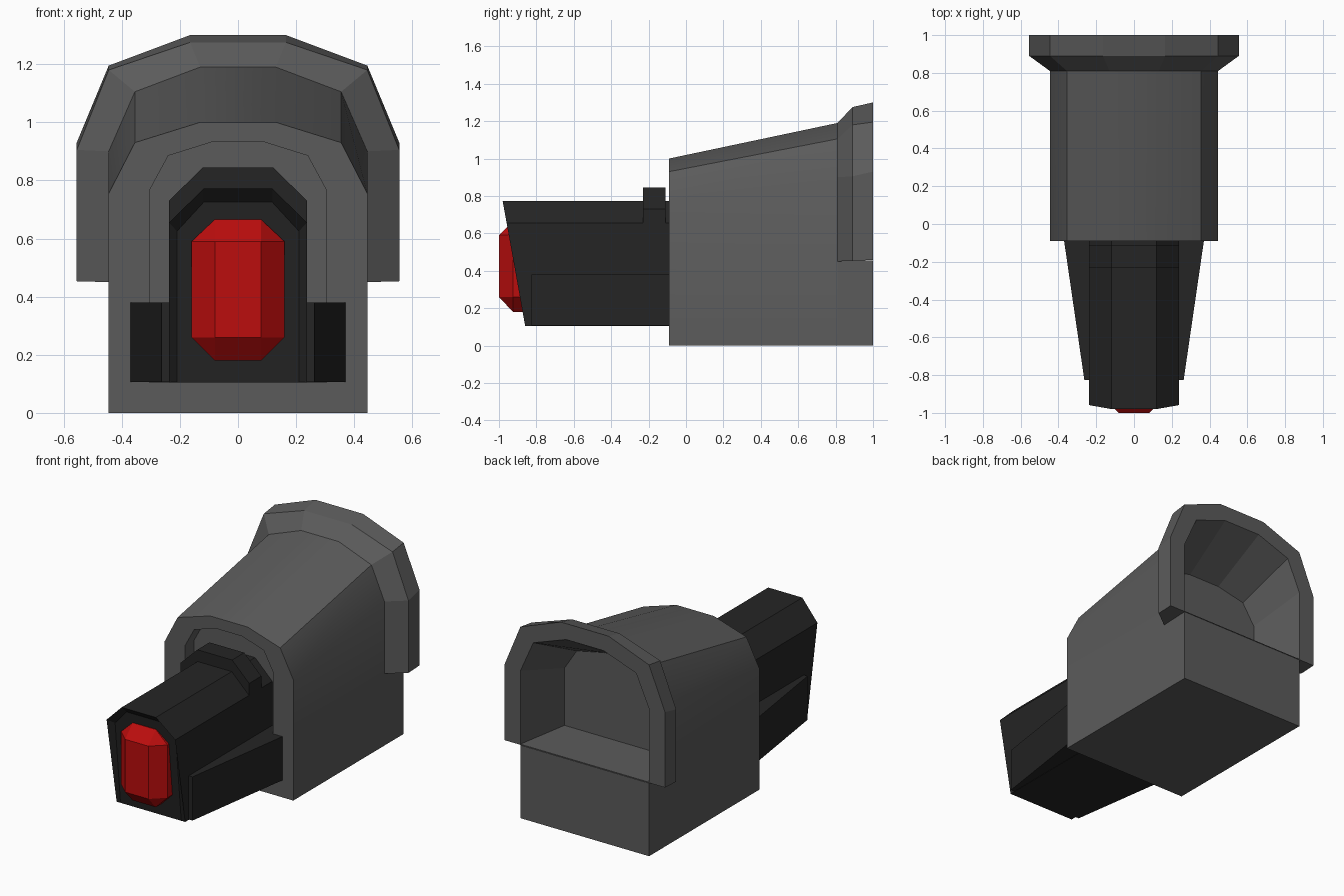
import bpy, bmesh

if "Cube" in bpy.data.objects:
    bpy.data.objects.remove(bpy.data.objects["Cube"])


def material(name, rgb):
    m = bpy.data.materials.new(name)
    m.diffuse_color = (*rgb, 1)
    m.use_nodes = True
    m.node_tree.nodes["Principled BSDF"].inputs["Base Color"].default_value = m.diffuse_color
    return m


GREY = material("casing grey", (0.105, 0.105, 0.105))
BLACK = material("dark barrel", (0.018, 0.018, 0.018))
RED = material("red lens", (0.5, 0.004, 0.004))


def arch(y, base, *half):
    """Symmetric arch section: feet at z=base below the first (x, z) point."""
    right = [(half[0][0], base)] + list(half)
    pts = right + [(-x, z) for x, z in reversed(right)]
    return [(x, y, z) for x, z in pts]


def loft(name, rings, mat, cap_start=True, cap_end=True, smooth=False):
    """Join closed sections of equal point count into one mesh."""
    bm = bmesh.new()
    rows = [[bm.verts.new(p) for p in r] for r in rings]
    n = len(rows[0])
    for a, b in zip(rows, rows[1:]):
        for i in range(n):
            j = (i + 1) % n
            bm.faces.new((a[i], a[j], b[j], b[i]))
    if cap_start:
        bm.faces.new(rows[0])
    if cap_end:
        bm.faces.new(rows[-1])
    bmesh.ops.recalc_face_normals(bm, faces=bm.faces)
    me = bpy.data.meshes.new(name)
    bm.to_mesh(me)
    bm.free()
    me.materials.append(mat)
    ob = bpy.data.objects.new(name, me)
    bpy.context.collection.objects.link(ob)
    if smooth:
        bpy.ops.object.select_all(action='DESELECT')
        ob.select_set(True)
        bpy.context.view_layer.objects.active = ob
        bpy.ops.object.shade_smooth_by_angle(angle=0.52)
    return ob


def box_ring(y, hw, z0, z1):
    return [(hw, y, z0), (hw, y, z1), (-hw, y, z1), (-hw, y, z0)]


# Main housing, with the recessed front opening around the barrel
opening = ((0.305, 0.765), (0.24, 0.885), (0.09, 0.932))
rear_section = ((0.445, 0.9), (0.355, 1.105), (0.13, 1.19))
loft("housing", [
    arch(0.0, 0.105, *opening),
    arch(-0.09, 0.105, *opening),
    arch(-0.09, 0, (0.445, 0.755), (0.355, 0.93), (0.13, 1.0)),
    arch(0.81, 0, *rear_section),
], GREY, cap_end=False, smooth=True)

# Lower block under the rear hood
loft("rear_base", [box_ring(0.81, 0.445, 0, 0.456),
                   box_ring(1.0, 0.445, 0, 0.456)], GREY)

# Flared rear hood with tapering recess inside
loft("rear_hood", [
    arch(0.81, 0.45, *rear_section),
    arch(0.89, 0.453, (0.555, 0.905), (0.445, 1.18), (0.165, 1.275)),
    arch(1.0, 0.458, (0.555, 0.93), (0.445, 1.195), (0.165, 1.3)),
    arch(1.0, 0.462, (0.445, 0.92), (0.355, 1.12), (0.13, 1.2)),
    arch(0.65, 0.462, (0.385, 0.82), (0.3, 0.95), (0.11, 0.99)),
], GREY, cap_start=False)


# Barrel with a slanted front and a shallow inset nose
def slant(base, *half, push=0.0):
    ring = arch(0, base, *half)
    return [(x, -0.86 - 0.18 * (z - 0.105) + (push if z > 0.2 else 0), z)
            for x, _, z in ring]


section = ((0.237, 0.655), (0.118, 0.772))
loft("barrel", [
    arch(0.05, 0.105, *section),
    slant(0.105, *section),
    slant(0.107, (0.21, 0.625), (0.118, 0.725), push=0.04),
], BLACK)

# Raised collar near the housing
collar = ((0.238, 0.73), (0.12, 0.845))
loft("collar", [arch(-0.23, 0.6, *collar), arch(-0.11, 0.6, *collar)], BLACK)

# Tapered side fins
loft("side_fins", [box_ring(-0.825, 0.263, 0.107, 0.38),
                   box_ring(0.02, 0.386, 0.107, 0.38)], BLACK)

# Faceted lens: an octagon whose front tapers to a flat centre
outline = [(0.16, 0.26), (0.16, 0.59), (0.08, 0.665), (-0.08, 0.665),
           (-0.16, 0.59), (-0.16, 0.26), (-0.08, 0.18), (0.08, 0.18)]
lens = loft("lens", [
    [(x, -0.78, z) for x, z in outline],
    [(x, -0.925, z) for x, z in outline],
    [(max(-0.08, min(0.08, x)), -1.0, max(0.26, min(0.59, z))) for x, z in outline],
], RED, cap_end=False)
bm = bmesh.new()
bm.from_mesh(lens.data)
bmesh.ops.remove_doubles(bm, verts=bm.verts, dist=0.0005)
bmesh.ops.holes_fill(bm, edges=bm.edges)
bmesh.ops.recalc_face_normals(bm, faces=bm.faces)
bm.to_mesh(lens.data)
bm.free()
